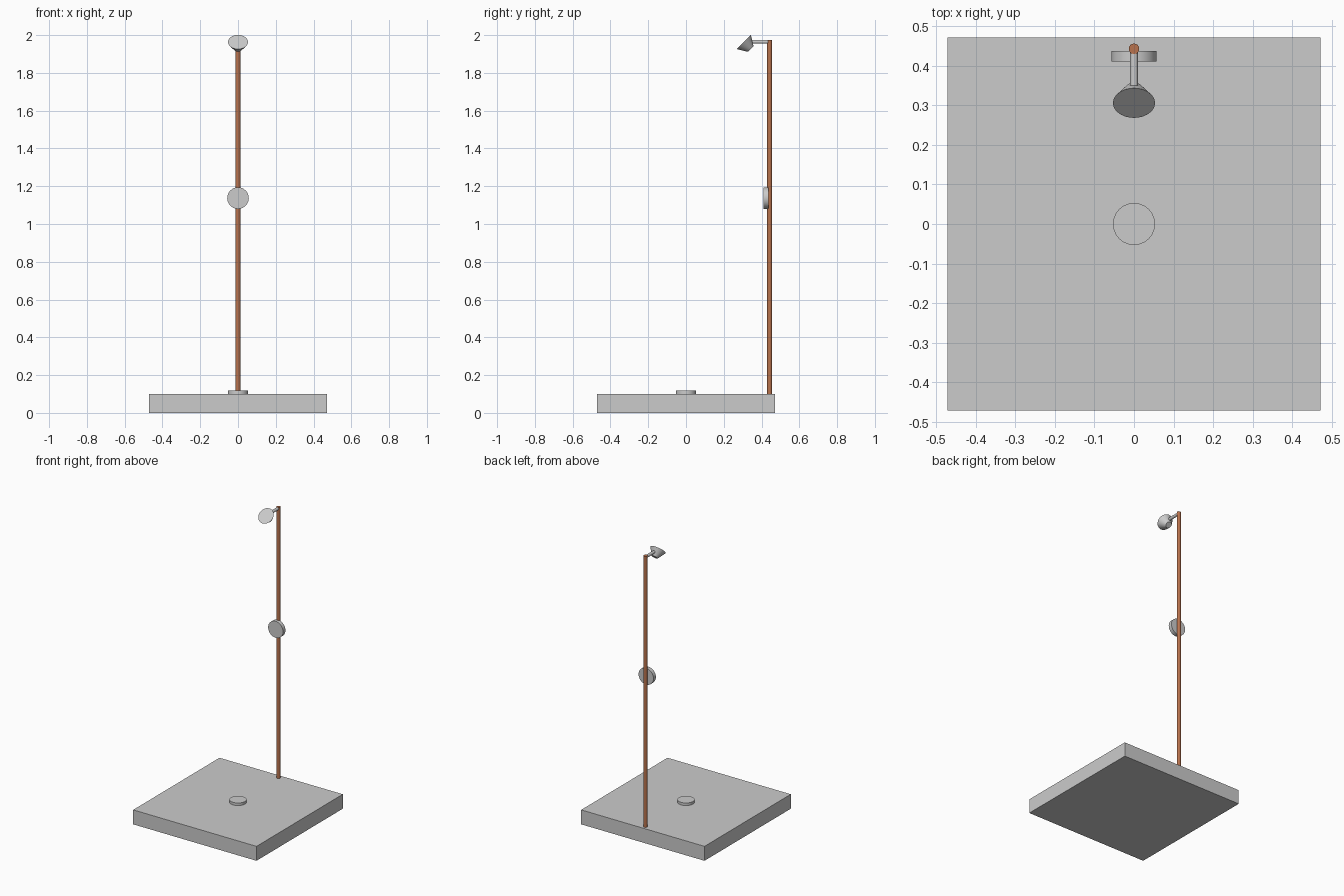
import bpy
from math import radians
from mathutils import Vector

if "Cube" in bpy.data.objects:
    bpy.data.objects.remove(bpy.data.objects["Cube"], do_unlink=True)


def material(name, color):
    mat = bpy.data.materials.new(name)
    mat.use_nodes = True
    mat.diffuse_color = color
    mat.node_tree.nodes["Principled BSDF"].inputs["Base Color"].default_value = color
    return mat


grey = material("light grey", (0.6, 0.6, 0.6, 1))
copper = material("copper", (0.48, 0.17, 0.075, 1))


def round_part(name, start, end, r1, r2, mat):
    """Cylinder or cone running from start to end."""
    start, end = Vector(start), Vector(end)
    axis = end - start
    bpy.ops.mesh.primitive_cone_add(
        vertices=48, radius1=r1, radius2=r2, depth=axis.length,
        location=(start + end) / 2,
        rotation=axis.to_track_quat('Z', 'Y').to_euler())
    obj = bpy.context.object
    obj.name = name
    obj.data.materials.append(mat)
    bpy.ops.object.shade_smooth_by_angle(angle=radians(30))
    return obj


# Square tray
bpy.ops.mesh.primitive_cube_add(size=1, location=(0, 0, 0.05))
tray = bpy.context.object
tray.name = "tray"
tray.scale = (0.944, 0.944, 0.1)
bpy.ops.object.transform_apply(location=False, rotation=False, scale=True)
tray.data.materials.append(grey)

# Drain cover in the middle of the tray
round_part("drain_cover", (0, 0, 0.1), (0, 0, 0.118), 0.053, 0.053, grey)

# Upright pipe at the back edge
PIPE_Y = 0.443
round_part("riser_pipe", (0, PIPE_Y, 0.1), (0, PIPE_Y, 1.975), 0.0132, 0.0132, copper)

# Control dial on the pipe
round_part("control_dial", (0, 0.437, 1.137), (0, 0.411, 1.137), 0.057, 0.057, grey)

# Arm and tilted conical head
round_part("head_arm", (0, PIPE_Y, 1.965), (0, 0.346, 1.965), 0.01, 0.01, grey)
round_part("shower_head", (0, 0.306, 1.9635), (0, 0.343, 1.9265), 0.053, 0.021, grey)
